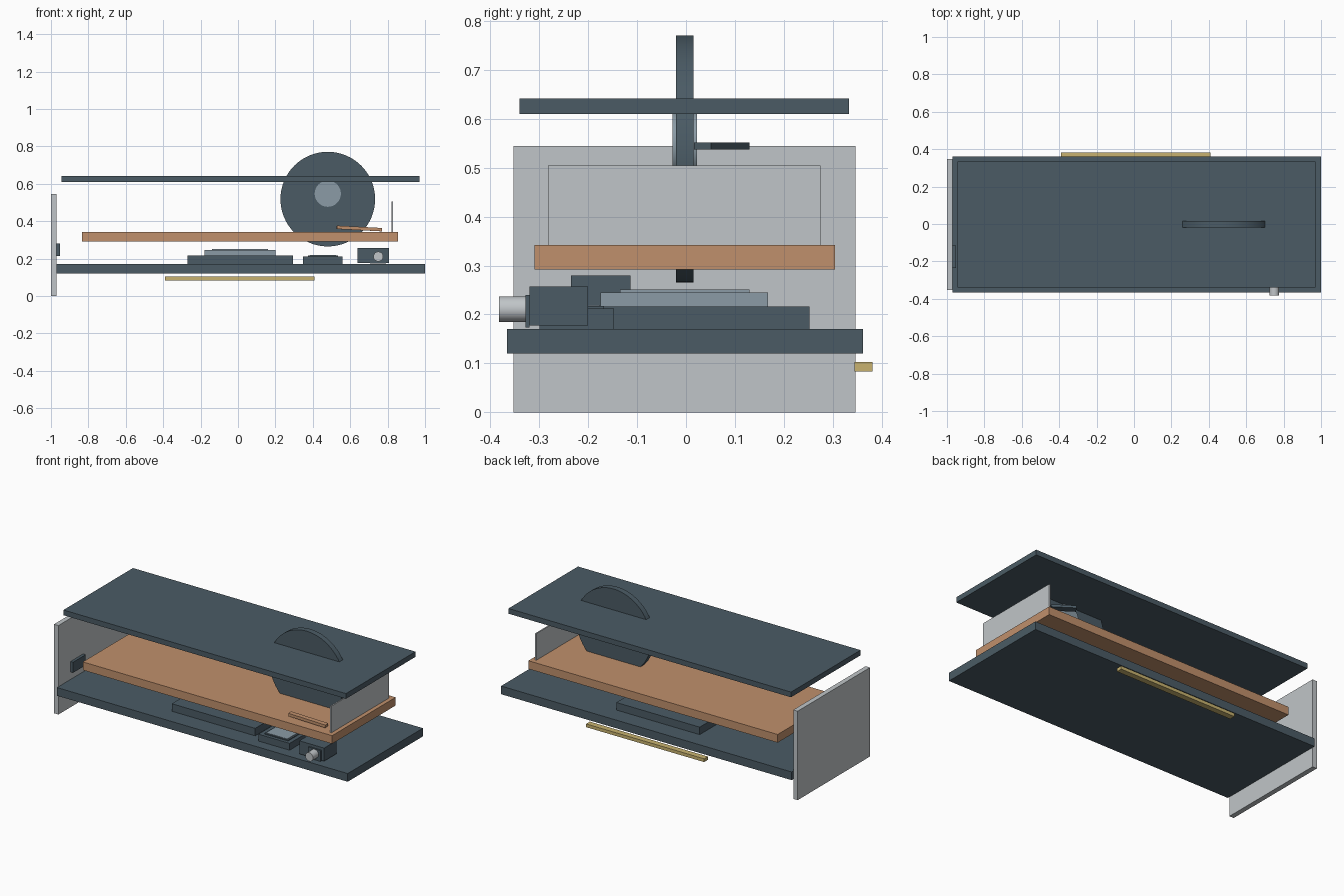
import bpy
import math

old = bpy.data.objects.get("Cube")
if old:
    bpy.data.objects.remove(old, do_unlink=True)


def material(name, r, g, b):
    m = bpy.data.materials.new(name)
    m.use_nodes = True
    m.diffuse_color = (r, g, b, 1)
    m.node_tree.nodes["Principled BSDF"].inputs["Base Color"].default_value = (r, g, b, 1)
    return m


slate = material("slate", 0.07, 0.105, 0.13)
steel = material("blue grey", 0.26, 0.33, 0.38)
silver = material("light grey", 0.53, 0.56, 0.58)
copper = material("copper", 0.53, 0.28, 0.15)
gold = material("gold", 0.58, 0.45, 0.16)


def box(name, mat, x, y, z, turn=(0, 0, 0)):
    """Box from its (low, high) range on each axis, turned about its centre."""
    spans = (x, y, z)
    bpy.ops.mesh.primitive_cube_add(size=1, location=[(a + b) / 2 for a, b in spans], rotation=turn)
    o = bpy.context.object
    o.name = name
    o.scale = [b - a for a, b in spans]
    o.data.materials.append(mat)
    return o


def disc(name, mat, x, z, radius, y):
    """Cylinder lying along y."""
    bpy.ops.mesh.primitive_cylinder_add(vertices=64, radius=radius, depth=y[1] - y[0],
                                        location=(x, sum(y) / 2, z), rotation=(math.pi / 2, 0, 0))
    o = bpy.context.object
    o.name = name
    o.data.materials.append(mat)
    bpy.ops.object.shade_smooth_by_angle(angle=math.radians(35))
    return o


# Main plates
box("base_plate", slate, (-0.97, 1.0), (-0.366, 0.362), (0.12, 0.17))
box("middle_board", copper, (-0.835, 0.855), (-0.31, 0.305), (0.292, 0.342))
box("top_plate", slate, (-0.945, 0.97), (-0.34, 0.333), (0.61, 0.642))
box("end_panel", silver, (-1.0, -0.97), (-0.353, 0.347), (0, 0.545))
box("thin_divider", silver, (0.822, 0.83), (-0.282, 0.275), (0.342, 0.505))
box("end_panel_block", slate, (-0.97, -0.953), (-0.235, -0.114), (0.215, 0.28))

# Upright wheel with hub and lever
disc("wheel", slate, 0.48, 0.518, 0.253, (-0.02, 0.015))
disc("hub", steel, 0.48, 0.547, 0.07, (-0.028, 0.022))
box("wheel_lever", slate, (0.49, 0.63), (0.052, 0.094), (0.537, 0.552), (0, 0, -0.6))

# Stepped unit on the base
box("large_unit", slate, (-0.27, 0.295), (-0.255, 0.253), (0.17, 0.216))
box("unit_lid", steel, (-0.18, 0.2), (-0.175, 0.168), (0.216, 0.245))
box("unit_lid_step", steel, (-0.14, 0.16), (-0.135, 0.13), (0.245, 0.251))

# Small display unit
box("display_unit", slate, (0.348, 0.56), (-0.3, -0.147), (0.17, 0.212))
box("display_frame", slate, (0.375, 0.535), (-0.28, -0.168), (0.212, 0.217))
box("display_screen", steel, (0.385, 0.525), (-0.272, -0.176), (0.217, 0.219))

# Control block with knob
box("control_block", slate, (0.64, 0.808), (-0.32, -0.2), (0.177, 0.257))
box("knob_mount", slate, (0.705, 0.79), (-0.328, -0.32), (0.173, 0.24))
disc("knob", silver, 0.75, 0.211, 0.026, (-0.382, -0.328))

# Tilted bar on the board, and the rear rail
box("tilted_bar", copper, (0.528, 0.77), (-0.262, -0.232), (0.352, 0.37), (0, math.radians(3), math.radians(3)))
box("rear_rail", gold, (-0.39, 0.41), (0.345, 0.381), (0.083, 0.103))
